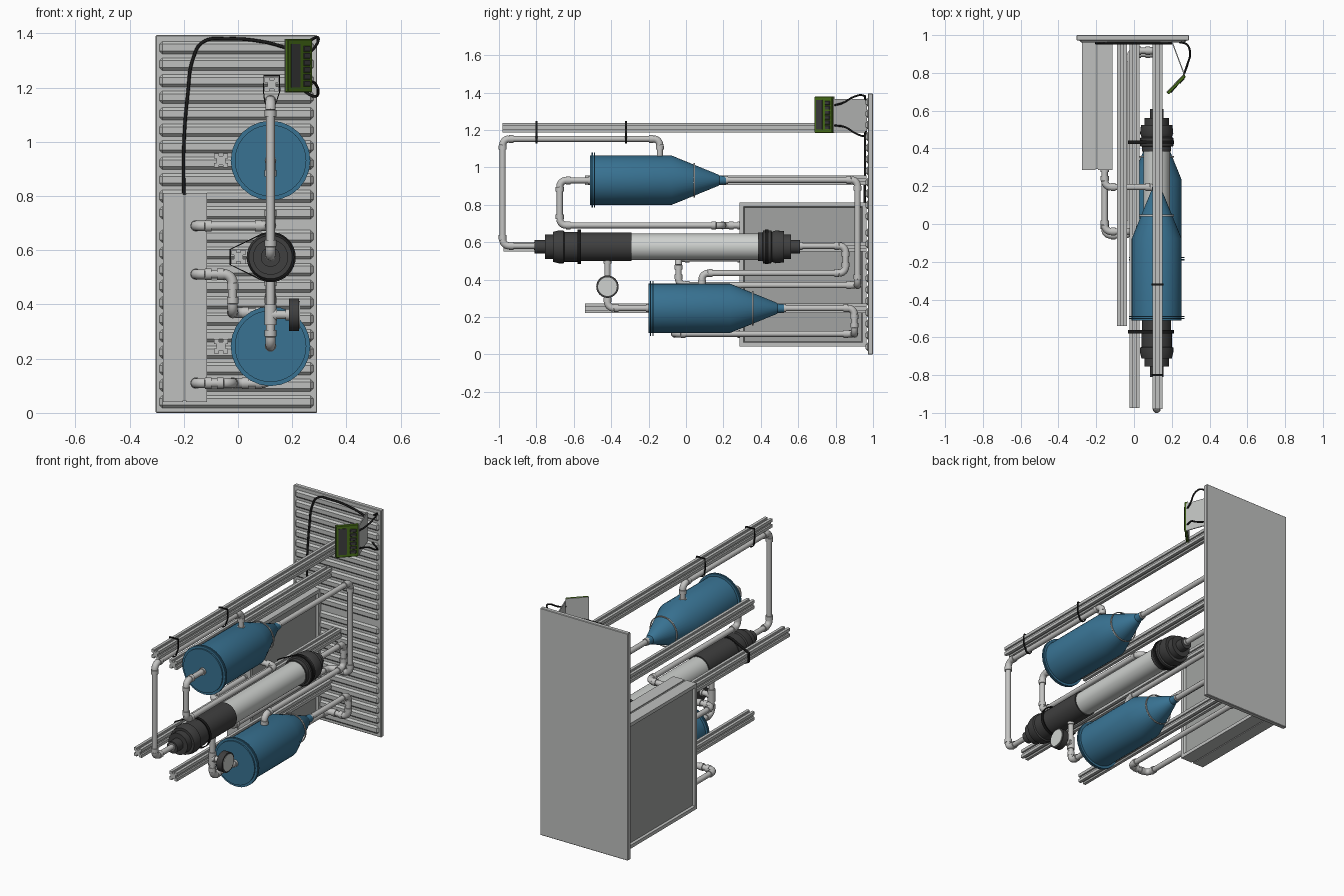
import bpy, bmesh, math
from mathutils import Vector, Matrix, geometry

if "Cube" in bpy.data.objects:
    bpy.data.objects.remove(bpy.data.objects["Cube"])

def material(name, c):
    m = bpy.data.materials.new(name)
    m.diffuse_color = (*c, 1)
    m.use_nodes = True
    m.node_tree.nodes["Principled BSDF"].inputs["Base Color"].default_value = m.diffuse_color
    return m

PANEL = material("panel_grey", (0.52, 0.53, 0.52))
RECESS = material("recess_grey", (0.36, 0.37, 0.36))
PIPE = material("pipe_grey", (0.55, 0.55, 0.54))
TUBE = material("tube_light_grey", (0.62, 0.64, 0.62))
DARK = material("dark_grey", (0.05, 0.05, 0.05))
BLUE = material("vessel_blue", (0.04, 0.17, 0.29))
GREEN = material("display_green", (0.07, 0.17, 0.01))
BLACK = material("black", (0.01, 0.01, 0.01))
AX, Z_TOP, Z_MID, Z_LOW = 0.12, 0.931, 0.575, 0.246

def finish(name, me, mats, smooth=True):
    for m in mats:
        if m.name not in me.materials:
            me.materials.append(m)
    if smooth:
        me.shade_smooth()
        me.set_sharp_from_angle(angle=math.radians(32))
    ob = bpy.data.objects.new(name, me)
    bpy.context.collection.objects.link(ob)
    return ob

def from_bm(name, bm, mats, smooth=True):
    bmesh.ops.recalc_face_normals(bm, faces=bm.faces)
    me = bpy.data.meshes.new(name)
    bm.to_mesh(me)
    bm.free()
    return finish(name, me, mats, smooth)

def box(name, lo, hi, mat, bevel=0, rot=None):
    lo, hi = Vector(lo), Vector(hi)
    bm = bmesh.new()
    bmesh.ops.create_cube(bm, size=1)
    bmesh.ops.scale(bm, vec=hi - lo, verts=bm.verts)
    bmesh.ops.translate(bm, vec=(lo + hi) / 2, verts=bm.verts)
    if bevel:
        bmesh.ops.bevel(bm, geom=bm.edges[:], offset=bevel, segments=1, affect='EDGES')
    if rot:
        bmesh.ops.transform(bm, matrix=rot, verts=bm.verts)
    return from_bm(name, bm, [mat], False)

def lathe(name, prof, x, z, mat, n=32, matrix=None):
    """Revolve (y, radius) points about an axis along y."""
    bm = bmesh.new()
    rings = [[bm.verts.new((x + r * math.cos(2 * math.pi * i / n), y, z + r * math.sin(2 * math.pi * i / n)))
              for i in range(n)] for y, r in prof]
    for a, b in zip(rings, rings[1:]):
        for i in range(n):
            bm.faces.new((a[i], a[(i + 1) % n], b[(i + 1) % n], b[i]))
    bm.faces.new(rings[0])
    bm.faces.new(rings[-1])
    if matrix:
        bmesh.ops.transform(bm, matrix=matrix, verts=bm.verts)
    return from_bm(name, bm, [mat])

def tubes(name, splines, depth, mat, kind='POLY'):
    """Round tubes; each spline is (points, radius factor)."""
    cu = bpy.data.curves.new(name, 'CURVE')
    cu.dimensions, cu.bevel_depth, cu.bevel_resolution, cu.use_fill_caps = '3D', depth, 4, True
    for pts, rad in splines:
        s = cu.splines.new(kind)
        if kind == 'POLY':
            s.points.add(len(pts) - 1)
            for p, q in zip(s.points, pts):
                p.co, p.radius = (*q, 1), rad
        else:
            s.resolution_u = 8
            s.bezier_points.add(len(pts) - 1)
            for p, q in zip(s.bezier_points, pts):
                p.co, p.handle_left_type, p.handle_right_type = q, 'AUTO', 'AUTO'
    tmp = bpy.data.objects.new(name + "_curve", cu)
    bpy.context.collection.objects.link(tmp)
    me = bpy.data.meshes.new_from_object(tmp)
    bpy.data.objects.remove(tmp)
    return finish(name, me, [mat])

def pipe(name, pts):
    """Straight runs, rounded elbows and socket collars."""
    pts = [Vector(p) for p in pts]
    f, c = 0.034, 0.058
    out = []
    for i, (a, b) in enumerate(zip(pts, pts[1:])):
        d = (b - a).normalized()
        s = a if i == 0 else a + d * f
        e = b if i == len(pts) - 2 else b - d * f
        out.append(([s, e], 0.85))
        out.append(([s, s + d * (c - f)], 1.13))
        out.append(([e - d * (c - f), e], 1.13))
    for a, k, b in zip(pts, pts[1:], pts[2:]):
        u, v = (a - k).normalized() * f, (b - k).normalized() * f
        arc = [k + u + v - v * math.cos(t * math.pi / 12) - u * math.sin(t * math.pi / 12) for t in range(7)]
        out.append((arc, 1.0))
    return tubes(name, out, 0.019, PIPE)

def rail(name, x, z, y0, y1=0.965):
    """Slotted square extrusion along y."""
    h, s, d = 0.026, 0.008, 0.01
    side = [Vector(p) for p in ((-h, h), (-s, h), (-s, h - d), (s, h - d), (s, h))]
    prof = [Matrix.Rotation(-q * math.pi / 2, 2) @ p for q in range(4) for p in side]
    bm = bmesh.new()
    face = bm.faces.new([bm.verts.new((x + p.x, y0, z + p.y)) for p in prof])
    ext = bmesh.ops.extrude_face_region(bm, geom=[face])
    bmesh.ops.translate(bm, vec=(0, y1 - y0, 0), verts=[v for v in ext['geom'] if isinstance(v, bmesh.types.BMVert)])
    return from_bm(name, bm, [PANEL], False)

def strap(name, pts, y, mat, w=0.007, t=0.005):
    """Flat band pulled tight around (x, z) points."""
    hull = [Vector(pts[i]) for i in geometry.convex_hull_2d(pts)]
    mid = sum(hull, Vector((0, 0))) / len(hull)
    bm = bmesh.new()
    loops = []
    for off, yy in ((0, y - w), (t, y - w), (t, y + w), (0, y + w)):
        q = [p + (p - mid).normalized() * off for p in hull]
        loops.append([bm.verts.new((p.x, yy, p.y)) for p in q])
    n = len(hull)
    for k in range(4):
        a, b = loops[k], loops[(k + 1) % 4]
        for i in range(n):
            bm.faces.new((a[i], a[(i + 1) % n], b[(i + 1) % n], b[i]))
    return from_bm(name, bm, [mat])

def circle(x, z, r, n=32):
    return [(x + r * math.cos(2 * math.pi * i / n), z + r * math.sin(2 * math.pi * i / n)) for i in range(n)]

def square(x, z, h=0.028):
    return [(x + i * h, z + j * h) for i in (-1, 1) for j in (-1, 1)]

# wall panel with two groups of horizontal ribs
box("wall_panel", (-0.304, 0.972, 0), (0.292, 1.0, 1.394), PANEL, 0.003)
for g, z0 in enumerate((0.018, 0.715)):
    for i in range(11):
        z = z0 + i * 0.061
        box(f"panel_rib_{g}_{i}", (-0.29, 0.961, z), (0.278, 0.985, z + 0.046), PANEL, 0.0105)

# twin flat cabinet with recessed side faces
for name, x0, x1, sgn in (("cabinet_left", -0.276, -0.203, -1), ("cabinet_right", -0.191, -0.114, 1)):
    bm = bmesh.new()
    bmesh.ops.create_cube(bm, size=1)
    bmesh.ops.scale(bm, vec=(x1 - x0, 0.68, 0.77), verts=bm.verts)
    bmesh.ops.translate(bm, vec=((x0 + x1) / 2, 0.626, 0.426), verts=bm.verts)
    f = [f for f in bm.faces if f.calc_center_median().x * sgn > (x0 + x1) / 2 * sgn + 0.01]
    bmesh.ops.inset_region(bm, faces=f, thickness=0.03)
    bmesh.ops.inset_region(bm, faces=f, thickness=0.008, depth=-0.012)
    f[0].material_index = 1
    from_bm(name, bm, [PANEL, RECESS], False)
box("cabinet_core", (-0.206, 0.29, 0.045), (-0.188, 0.965, 0.806), RECESS)

# slotted support rails
rail("top_rail", 0.124, 1.212, -0.98)
rail("middle_rail", 0.002, Z_MID, -0.975)
rail("upper_side_rail", -0.063, Z_TOP, -0.54)
rail("lower_side_rail", -0.063, Z_LOW, -0.54)

# blue conical vessels
for tag, y, z in (("upper", -0.512, Z_TOP), ("lower", -0.2, Z_LOW)):
    lathe(tag + "_vessel", [(y, 0.12), (y, 0.132), (y + 0.435, 0.132), (y + 0.685, 0.03),
                            (y + 0.69, 0.025), (y + 0.725, 0.022)], AX, z, BLUE, 40)
    for k in (0.008, 0.02):
        lathe(f"{tag}_vessel_flange_{k}", [(y + k, 0.147), (y + k + 0.006, 0.147)], AX, z, BLUE, 24)
    strap(tag + "_cone_band", circle(AX, z, 0.088), y + 0.557, PIPE, 0.004)

# central filter tube with dark couplings
lathe("tube_body", [(-0.3, 0.07), (0.4, 0.07)], AX, Z_MID, TUBE, 40)
lathe("tube_sleeve", [(-0.59, 0.077), (-0.292, 0.077)], AX, Z_MID, DARK, 40)
lathe("front_coupling", [(-0.81, 0.036), (-0.755, 0.036), (-0.755, 0.065), (-0.712, 0.065), (-0.712, 0.08),
                         (-0.68, 0.088), (-0.655, 0.088), (-0.65, 0.08), (-0.575, 0.08)], AX, Z_MID, DARK, 32)
lathe("rear_coupling", [(0.385, 0.077), (0.41, 0.077), (0.412, 0.088), (0.455, 0.088), (0.46, 0.08),
                        (0.48, 0.088), (0.525, 0.083), (0.525, 0.065), (0.562, 0.065), (0.562, 0.036),
                        (0.61, 0.036)], AX, Z_MID, DARK, 32)

# plumbing
pipe("feed_pipe", [(AX, -0.79, 0.58), (AX, -0.98, 0.58), (AX, -0.98, 1.152), (AX, -0.14, 1.152), (AX, -0.14, 1.04)])
pipe("upper_front_pipe", [(AX, -0.5, 0.93), (AX, -0.675, 0.93), (AX, -0.675, 0.69), (AX, 0.195, 0.69),
                          (-0.155, 0.195, 0.69), (-0.155, 0.3, 0.69)])
pipe("upper_rear_pipe", [(AX, 0.2, 0.933), (AX, 0.917, 0.933), (AX, 0.917, 0.37), (-0.02, 0.917, 0.37),
                         (-0.02, -0.04, 0.37), (-0.02, -0.04, 0.512), (-0.155, -0.04, 0.512), (-0.155, 0.3, 0.512)])
pipe("tube_rear_pipe", [(AX, 0.6, 0.58), (AX, 0.853, 0.58), (AX, 0.853, 0.434), (AX, 0.085, 0.434), (AX, 0.085, 0.36)])
pipe("lower_rear_pipe", [(AX, 0.51, 0.247), (AX, 0.9, 0.247), (AX, 0.9, 0.11), (-0.02, 0.9, 0.11),
                         (-0.02, -0.06, 0.11), (-0.155, -0.06, 0.11), (-0.155, 0.3, 0.11)])
pipe("gauge_pipe", [(AX, -0.42, 0.51), (AX, -0.42, 0.247), (AX, -0.19, 0.247)])
pipe("gauge_stem", [(AX, -0.42, 0.362), (0.2, -0.42, 0.362)])
tubes("gauge_tee", [([(AX, -0.42, 0.325), (AX, -0.42, 0.4)], 1.0)], 0.022, PIPE)

# round gauge facing right
turn = Matrix.Translation((0, -0.42, 0.362)) @ Matrix.Rotation(-math.pi / 2, 4, 'Z')
lathe("gauge_body", [(0.188, 0.06), (0.226, 0.06)], 0, 0, DARK, 32, turn)
lathe("gauge_face", [(0.22, 0.05), (0.229, 0.05)], 0, 0, TUBE, 32, turn)

# black straps
for y in (-0.8, -0.32):
    strap(f"rail_strap_{y}", square(0.124, 1.214) + circle(AX, 1.152, 0.02, 12), y, BLACK, 0.005)
for y in (-0.57, 0.432):
    strap(f"tube_strap_{y}", square(0.002, Z_MID) + circle(AX, Z_MID, 0.088), y, BLACK, 0.009)

# tilted display with screen and buttons
place = Matrix.Translation((0.224, 0.738, 1.281)) @ Matrix.Rotation(math.radians(46), 4, 'Z')
box("display_case", (-0.065, -0.008, -0.098), (0.065, 0.008, 0.098), GREEN, 0.003, place)
box("display_screen", (-0.05, -0.011, -0.08), (-0.003, 0, 0.08), DARK, 0, place)
for i in range(6):
    z = -0.077 + i * 0.026
    box(f"display_button_{i}", (0.016, -0.012, z), (0.052, 0, z + 0.02), DARK, 0.002, place)

# bent bracket sheet from display to wall
a, b = Vector((0.268, 0.787, 0)), Vector((0.2, 0.968, 0))
d = b - a
box("display_bracket", (0, -0.003, 1.185), (d.length, 0.003, 1.365), PANEL, 0,
    Matrix.Translation(a) @ Matrix.Rotation(math.atan2(d.y, d.x), 4, 'Z'))
box("display_back_plate", (-0.065, 0.007, -0.098), (0.067, 0.011, 0.098), PANEL, 0, place)

# cables
tubes("wall_cable", [([(-0.2, 0.955, 0.8), (-0.2, 0.957, 0.98), (-0.185, 0.957, 1.18), (-0.165, 0.957, 1.31),
                       (-0.13, 0.957, 1.368), (-0.04, 0.957, 1.38), (0.1, 0.957, 1.368), (0.2, 0.957, 1.34)], 1)],
      0.006, BLACK, 'BEZIER')
tubes("display_cables", [
    ([(0.262, 0.785, 1.33), (0.28, 0.84, 1.345), (0.297, 0.9, 1.378), (0.285, 0.945, 1.385), (0.25, 0.962, 1.36)], 1),
    ([(0.262, 0.785, 1.225), (0.285, 0.85, 1.215), (0.296, 0.91, 1.18), (0.28, 0.95, 1.168), (0.24, 0.962, 1.19)], 1)],
    0.005, BLACK, 'BEZIER')
